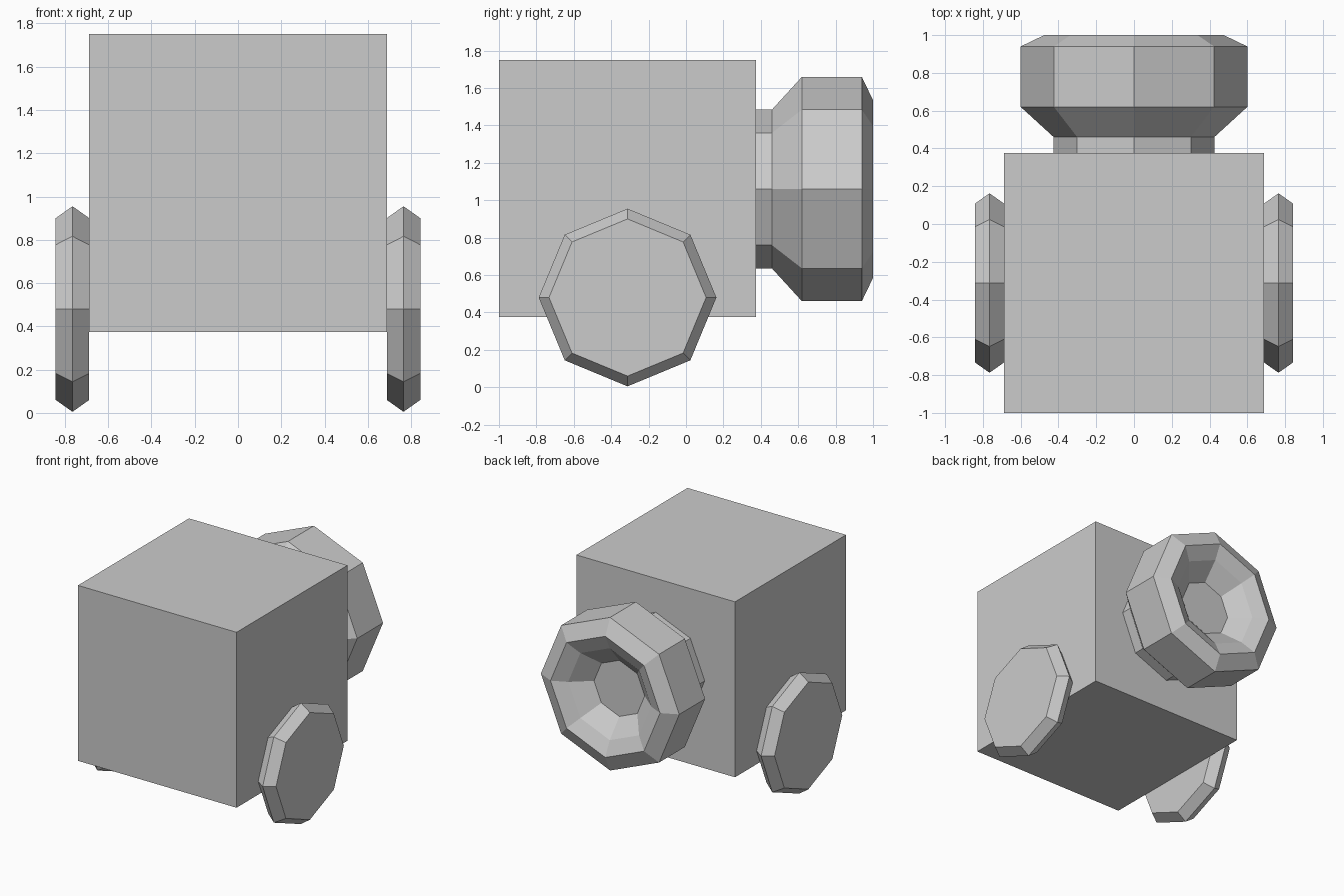
import bpy, bmesh, math
from mathutils import Vector

if "Cube" in bpy.data.objects:
    bpy.data.objects.remove(bpy.data.objects["Cube"])


def lathe(name, centre, axis, profile, sides=8):
    """Closed faceted solid from (position along axis, radius) rings, one vertex pointing up."""
    bm = bmesh.new()
    rings = []
    for pos, r in profile:
        ring = []
        for i in range(sides):
            a = 2 * math.pi * i / sides
            s, c = r * math.sin(a), r * math.cos(a)
            offset = (pos, s, c) if axis == 'X' else (s, pos, c)
            ring.append(bm.verts.new(Vector(centre) + Vector(offset)))
        rings.append(ring)
    for lower, upper in zip(rings, rings[1:]):
        for i in range(sides):
            j = (i + 1) % sides
            bm.faces.new((lower[i], lower[j], upper[j], upper[i]))
    bm.faces.new(rings[0])
    bm.faces.new(rings[-1])
    bmesh.ops.recalc_face_normals(bm, faces=bm.faces)
    mesh = bpy.data.meshes.new(name)
    bm.to_mesh(mesh)
    bm.free()
    obj = bpy.data.objects.new(name, mesh)
    bpy.context.collection.objects.link(obj)
    return obj


# Cube body
bpy.ops.mesh.primitive_cube_add(size=1.375, location=(0, -0.3125, 1.0625))
bpy.context.object.name = "body"

# Side wheels with a ridged rim
for side, label in ((-1, "left"), (1, "right")):
    lathe(label + "_wheel", (side * 0.765, -0.3125, 0.48), 'X',
          [(-0.0775, 0.42), (0, 0.475), (0.0775, 0.42)])

# Rear nozzle: neck, flare, drum, bevelled rim and recessed bowl
lathe("rear_nozzle", (0, 0, 1.06), 'Y',
      [(0.375, 0.425), (0.46, 0.425), (0.62, 0.60), (0.94, 0.60),
       (1.0, 0.475), (0.945, 0.36), (0.825, 0.22)])
